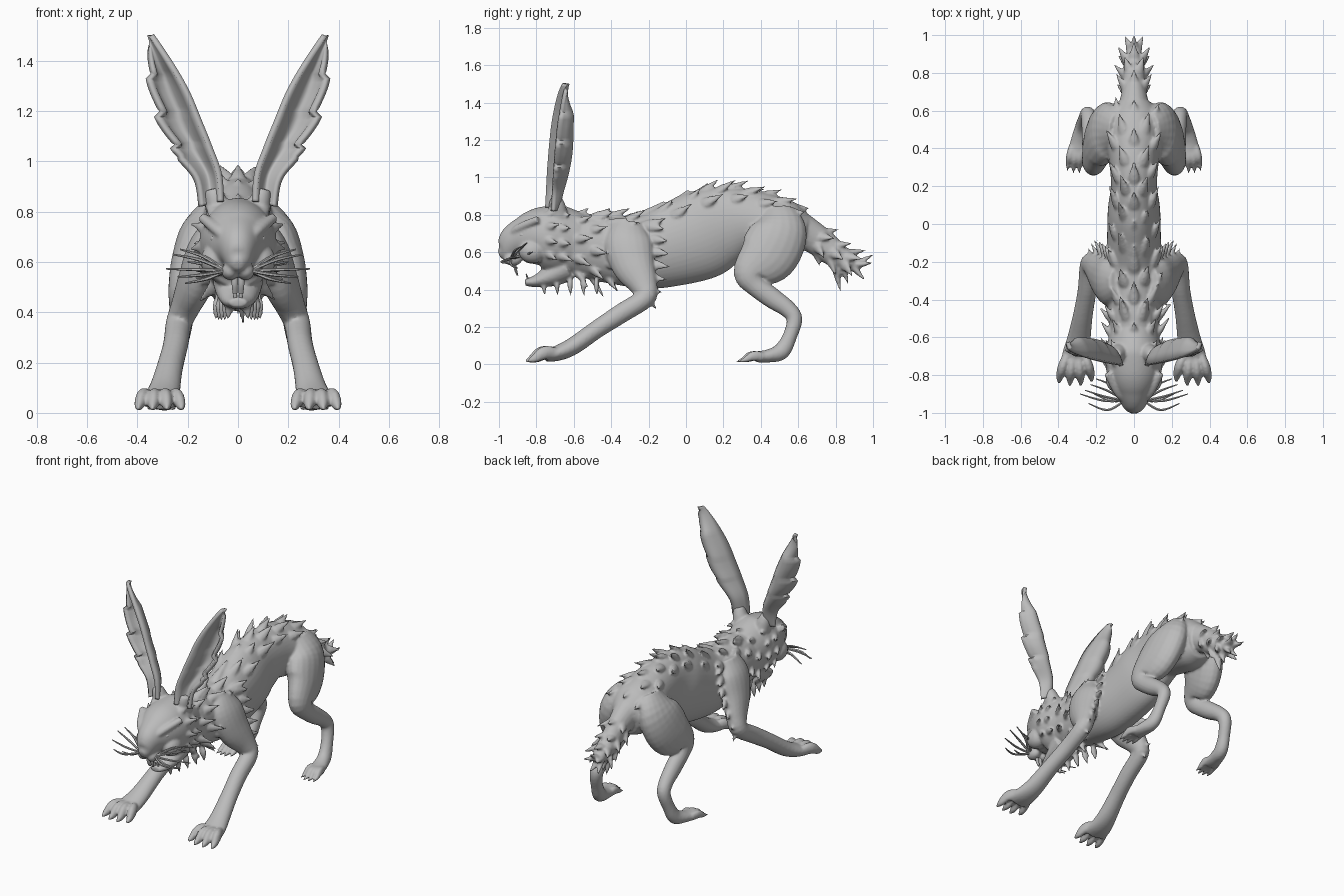
import bpy, bmesh, math, random
from mathutils import Vector

random.seed(4)
cube = bpy.data.objects.get("Cube")
if cube:
    bpy.data.objects.remove(cube, do_unlink=True)

grey = bpy.data.materials.new("fur grey")
grey.use_nodes = True
grey.diffuse_color = (0.5, 0.5, 0.5, 1)
grey.node_tree.nodes["Principled BSDF"].inputs["Base Color"].default_value = (0.5, 0.5, 0.5, 1)
SIDES = (1, -1)


def sample(rows, steps):
    """Catmull-Rom interpolation of rows (x, y, z, half width, half height)."""
    out = []
    last = len(rows) - 1
    for i in range(last):
        a, b, c, d = (rows[min(max(i + k, 0), last)] for k in (-1, 0, 1, 2))
        for j in range(steps):
            t = j / steps
            out.append([q + 0.5 * t * (r - p + t * (2 * p - 5 * q + 4 * r - s + t * (3 * (q - r) + s - p)))
                        for p, q, r, s in zip(a, b, c, d)])
    return out + [list(rows[-1])]


def loft(bm, rows, n=20, steps=5, side=(1, 0, 0), flip=1):
    """Closed tube of elliptical rings along a path; flip=-1 builds the mirrored one."""
    pts = sample(rows, steps)
    centres = [Vector(p[:3]) for p in pts]
    rings = []
    for i, p in enumerate(pts):
        t = (centres[min(i + 1, len(pts) - 1)] - centres[max(i - 1, 0)]).normalized()
        u = Vector(side)
        u = (u - t * u.dot(t)).normalized()
        w = u.cross(t)
        ring = []
        for k in range(n):
            a = math.tau * k / n
            v = centres[i] + u * math.cos(a) * max(p[3], 0.001) + w * math.sin(a) * max(p[4], 0.001)
            ring.append(bm.verts.new((v.x * flip, v.y, v.z)))
        rings.append(ring)
    for r, q in zip(rings, rings[1:]):
        for k in range(n):
            bm.faces.new((r[k], r[(k + 1) % n], q[(k + 1) % n], q[k]))
    bm.faces.new(rings[0])
    bm.faces.new(rings[-1])


def blob(bm, centre, size):
    made = bmesh.ops.create_uvsphere(bm, u_segments=16, v_segments=12, radius=1)["verts"]
    bmesh.ops.scale(bm, vec=size, verts=made)
    bmesh.ops.translate(bm, vec=centre, verts=made)


def finish(bm, name, angle=50):
    bmesh.ops.recalc_face_normals(bm, faces=bm.faces)
    mesh = bpy.data.meshes.new(name)
    bm.to_mesh(mesh)
    bm.free()
    mesh.materials.append(grey)
    ob = bpy.data.objects.new(name, mesh)
    bpy.context.collection.objects.link(ob)
    for other in bpy.context.selected_objects:
        other.select_set(False)
    ob.select_set(True)
    bpy.context.view_layer.objects.active = ob
    bpy.ops.object.shade_smooth_by_angle(angle=math.radians(angle))
    return ob


def surface(profile, y, a):
    """Point and normal on a spine profile at angle a from the top."""
    rows = sorted(profile)
    for p, q in zip(rows, rows[1:]):
        if y <= q[0]:
            break
    f = (y - p[0]) / (q[0] - p[0])
    z, w, h = (p[k] + f * (q[k] - p[k]) for k in (1, 2, 3))
    normal = Vector((math.sin(a) / w, 0, math.cos(a) / h)).normalized()
    return Vector((w * math.sin(a), y, z + h * math.cos(a))), normal


def tuft(bm, base, along, normal, length, width):
    """Pointed lock of fur rooted in the skin, curling slightly away from it."""
    along = along.normalized()
    side = along.cross(normal).normalized()
    rows = [(*(base - along * length * .7 - normal * .03), width * .6, width * .35),
            (*(base + along * length * .1 - normal * .008), width, width * .65),
            (*(base + along * length * .6 + normal * length * .02), width * .6, width * .4),
            (*(base + along * length * 1.1 + normal * length * .14), .003, .003)]
    loft(bm, rows, n=8, steps=2, side=side)


def fur(bm, profile, y, a, length, lift):
    p, normal = surface(profile, y, a)
    back = (surface(profile, y + .01, a)[0] - p).normalized()
    tuft(bm, p, back + normal * lift, normal, length * random.uniform(.8, 1.2), length * .3)


# Profiles along the spine: y, centre height, half width, half height
TORSO = [(-.62, .64, .13, .16), (-.5, .63, .135, .175), (-.35, .608, .145, .184), (-.2, .605, .145, .202),
         (-.05, .645, .142, .225), (.08, .692, .138, .238), (.2, .738, .122, .215), (.32, .76, .13, .178),
         (.45, .735, .15, .17), (.56, .705, .145, .155), (.64, .69, .095, .11)]
HEAD = [(-.58, .65, .13, .16), (-.7, .67, .152, .185), (-.78, .68, .146, .16), (-.86, .665, .115, .13),
        (-.92, .645, .08, .098), (-.97, .603, .048, .055), (-1, .59, .02, .02)]
FORELEG = [(.085, -.31, .75, .05, .08), (.125, -.31, .65, .075, .128), (.165, -.28, .53, .073, .115),
           (.21, -.225, .42, .058, .075), (.235, -.22, .355, .052, .055), (.248, -.35, .27, .05, .052),
           (.27, -.48, .185, .052, .048), (.29, -.6, .1, .062, .047), (.303, -.68, .062, .074, .042),
           (.31, -.75, .045, .082, .033)]
HINDLEG = [(.08, .5, .82, .06, .09), (.14, .5, .71, .09, .15), (.18, .435, .58, .088, .158),
           (.213, .347, .49, .065, .098), (.222, .37, .425, .052, .06), (.228, .46, .355, .048, .055),
           (.236, .545, .295, .043, .046), (.245, .58, .24, .04, .042), (.26, .555, .15, .036, .038),
           (.273, .51, .07, .04, .045), (.288, .44, .045, .047, .035), (.298, .38, .04, .052, .03)]
TAIL = [(0, .56, .75, .1, .1), (0, .7, .665, .065, .082), (0, .8, .588, .06, .07),
        (0, .89, .545, .045, .045), (0, .94, .535, .02, .02)]

# Body, head and limbs fused into one skin
bm = bmesh.new()
for profile in (TORSO, HEAD):
    loft(bm, [(0, *row) for row in profile], n=44, steps=8)
loft(bm, TAIL)
loft(bm, [(0, -.64, .52, .1, .08), (0, -.72, .475, .085, .06), (0, -.8, .445, .062, .034),
          (0, -.86, .438, .035, .018)])
for s in SIDES:
    loft(bm, FORELEG, flip=s)
    loft(bm, HINDLEG, flip=s)
    for k in range(4):
        fan = k - 1.5
        reach = 0.02 * abs(fan - .4 * (k == 3))
        loft(bm, [(.31 + .03 * fan, -.7, .06, .025, .032), (.31 + .046 * fan, -.78 + reach, .062, .026, .036),
                  (.31 + .055 * fan, -.83 + reach, .032, .02, .024),
                  (.311 + .058 * fan, -.868 + reach, .016, .006, .006)], n=10, flip=s)
        loft(bm, [(.296 + .02 * fan, .41, .04, .02, .025), (.301 + .027 * fan, .34 + reach, .045, .018, .027),
                  (.304 + .03 * fan, .295 + reach, .025, .013, .015),
                  (.305 + .032 * fan, .255 + reach, .012, .004, .004)], n=10, flip=s)
    # ear root, brow, cheek and muzzle
    loft(bm, [(.07, -.68, .78, .055, .055), (.09, -.69, .85, .042, .045), (.1, -.692, .89, .03, .03)], flip=s)
    loft(bm, [(.022, -.95, .675, .016, .014), (.075, -.9, .725, .026, .022), (.14, -.79, .775, .02, .02)], flip=s)
    blob(bm, (.09 * s, -.82, .605), (.06, .075, .065))
    blob(bm, (.03 * s, -.925, .563), (.036, .05, .036))

# Fur locks along the back, neck and cheeks
for i in range(14):
    y = -.47 + i * .079
    for a in ((0, .8, -.8) if i % 2 else (.4, -.4)):
        fur(bm, TORSO, y + random.uniform(-.015, .015), a, .105, .32)
for i in range(3):
    for k in range(9):
        a = (k - 4 + (i % 2) * .5) * .68
        fur(bm, TORSO, -.59 + i * .085, a, .09, .32 + .08 * a * a)
for y in (-.75, -.68):
    for s in SIDES:
        for a in (.75, 1.2, 1.65, 2.1):
            fur(bm, HEAD, y, a * s, .08, .4)
for s in SIDES:
    # shoulder fringe and elbow
    for k in range(6):
        f = k / 5
        base = Vector(((.125 + .085 * f) * s, -.2 + .04 * math.sin(f * 3) - .02 * f, .74 - .34 * f))
        tuft(bm, base, Vector((.25 * s, 1, -.2)), Vector((s, 0, .2)), .085, .028)
    tuft(bm, Vector((.23 * s, -.2, .36)), Vector((0, .5, -1)), Vector((0, 1, 0)), .07, .028)
    # chin and throat beard
    for k in range(5):
        base = Vector(((.03 + .012 * k) * s, -.77 + .07 * k, .435))
        tuft(bm, base, Vector((.2 * s, .35, -1)), Vector((0, -1, 0)), .068, .024)
for k in range(3):
    row = sample(TAIL, 4)[4 + k * 3]
    for j in range(6):
        a = math.tau * (j + k % 2 * .5) / 6
        out = Vector((math.sin(a), .45 * math.cos(a), math.cos(a)))
        base = Vector(row[:3]) + out.normalized() * row[3] * .85
        tuft(bm, base, Vector((0, .8, -.55)) + out * .5, out, .085, .032)
for x, dy, dz in ((0, 1, .3), (.5, 1, -.1), (-.5, 1, -.1), (.3, .5, -1), (-.3, .5, -1)):
    tuft(bm, Vector((0, .895, .54)), Vector((x, dy, dz)), Vector((0, -dz, dy)), .105, .034)
tuft(bm, Vector((0, .81, .53)), Vector((0, 0, -1)), Vector((0, 1, 0)), .13, .036)
skin = finish(bm, "body")
fuse = skin.modifiers.new("fuse", "REMESH")
fuse.mode = "VOXEL"
fuse.voxel_size = 0.008
fuse.use_smooth_shade = True
soften = skin.modifiers.new("soften", "SMOOTH")
soften.factor = 0.5
soften.iterations = 3

# Ears: cupped sheets with a ragged outer edge
EDGES = [(.065, .15, .84), (.075, .17, .95), (.11, .255, 1.05), (.15, .315, 1.15),
         (.205, .355, 1.28), (.275, .36, 1.4), (.343, .35, 1.5)]
for s, label in ((1, "left_ear"), (-1, "right_ear")):
    bm = bmesh.new()
    grid = []
    rows = sample(EDGES, 7)
    for i, (inner, outer, z) in enumerate(rows):
        t = i / (len(rows) - 1)
        ragged = 1 - (.2 * (1 - (t * 5.3) % 1) if t > .3 else 0)
        cup = (.04 + .06 * math.sin(math.pi * t)) * min(1, 4 * (1 - t))
        line = []
        for k in range(11):
            u = k / 10
            x = inner + (outer - inner) * u * (ragged if k > 8 else min(1, ragged + .1))
            y = -.75 + .03 * t + .06 * t ** 4 + .035 * u + cup * math.sin(math.pi * u ** .8)
            line.append(bm.verts.new((x * s, y, z - .02 * u * (1 - t))))
        grid.append(line)
    for p, q in zip(grid, grid[1:]):
        for k in range(10):
            bm.faces.new((p[k], p[k + 1], q[k + 1], q[k]))
    ear = finish(bm, label)
    thick = ear.modifiers.new("thickness", "SOLIDIFY")
    thick.thickness = 0.022
    thick.offset = 0

# Whiskers
bm = bmesh.new()
for s in SIDES:
    for x, y, z in ((.26, -.88, .63), (.285, -.9, .572), (.24, -.95, .54), (.2, -.82, .6),
                    (.21, -.9, .515), (.23, -.85, .65)):
        loft(bm, [(.05, -.935, .565, .007, .007), (.5 * x + .02, y - .035, .35 * .565 + .65 * z, .007, .007),
                  (x, y, z, .003, .003)], n=6, side=(0, 0, 1), flip=s)
finish(bm, "whiskers")

# Eyes and teeth
bm = bmesh.new()
for s in SIDES:
    blob(bm, (.09 * s, -.868, .692), (.02, .026, .016))
finish(bm, "eyes")
bm = bmesh.new()
for s in SIDES:
    loft(bm, [(.013, -.915, .55, .012, .009), (.013, -.912, .51, .012, .008), (.012, -.9, .475, .009, .004)],
         n=8, flip=s)
    loft(bm, [(.011, -.84, .44, .009, .008), (.011, -.855, .485, .006, .003)], n=8, flip=s)
finish(bm, "teeth")
